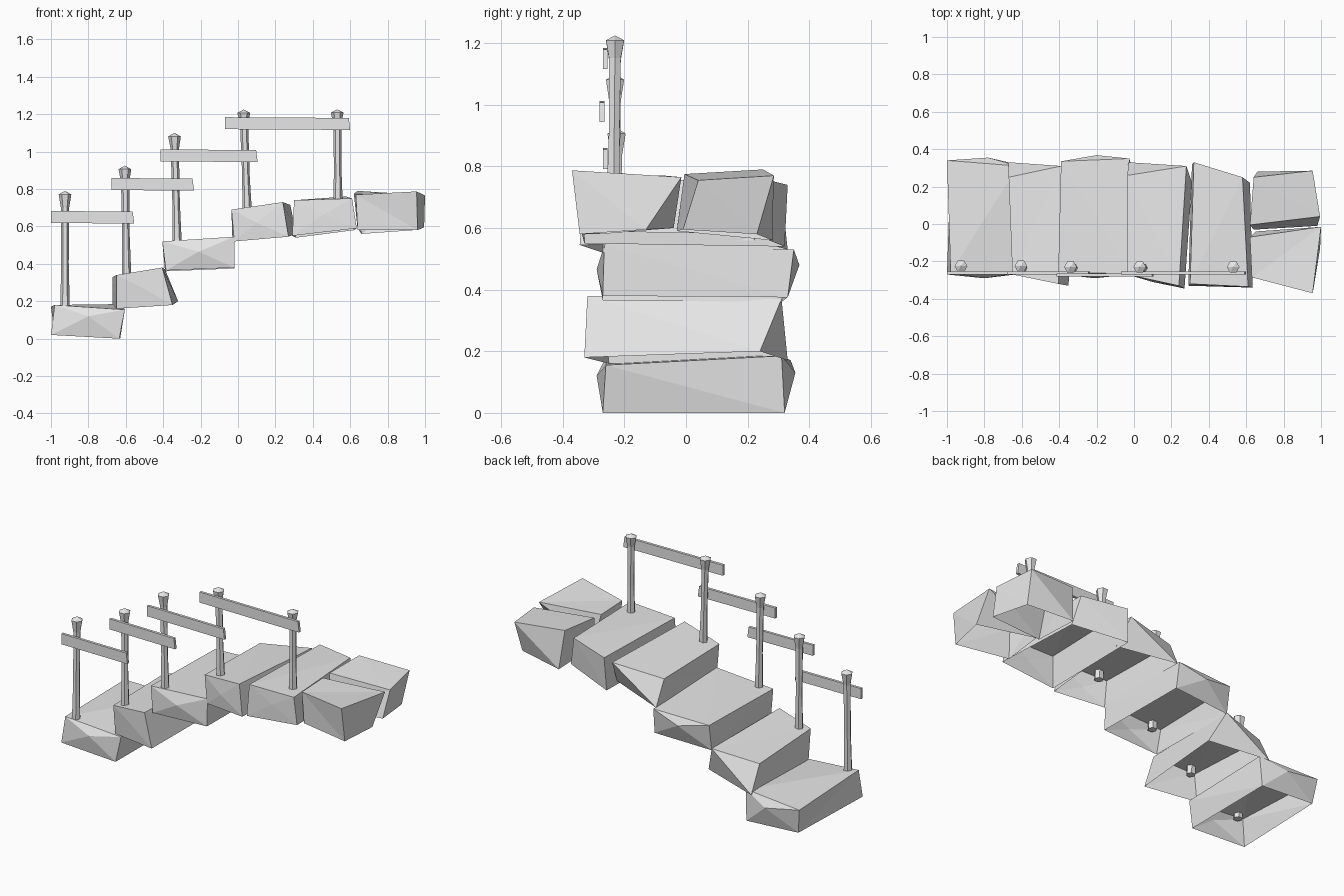
import bpy, bmesh, math
from mathutils import Vector

cube = bpy.data.objects.get("Cube")
if cube:
    bpy.data.objects.remove(cube, do_unlink=True)

# One plain grey for stone and timber
grey = bpy.data.materials.new("plain_grey")
grey.use_nodes = True
tone = (0.8, 0.8, 0.8, 1)
grey.diffuse_color = tone
grey.node_tree.nodes["Principled BSDF"].inputs["Base Color"].default_value = tone


def add_object(name, bm):
    """Turn a bmesh into a flat shaded object."""
    mesh = bpy.data.meshes.new(name)
    bm.to_mesh(mesh)
    bm.free()
    mesh.materials.append(grey)
    obj = bpy.data.objects.new(name, mesh)
    bpy.context.collection.objects.link(obj)
    return obj


def stone(name, bottom, top, front_peak=None, back_peak=None):
    """Rough block, open underneath. Corners run front right, front left,
    back left, back right; a peak folds the end face around a point."""
    bm = bmesh.new()
    low = [bm.verts.new(p) for p in bottom]
    high = [bm.verts.new(p) for p in top]
    bm.faces.new(high)
    peaks = {0: front_peak, 2: back_peak}
    for i in range(4):
        j = (i + 1) % 4
        side = bm.faces.new((low[i], low[j], high[j], high[i]))
        if peaks.get(i):
            poked = bmesh.ops.poke(bm, faces=[side])
            poked["verts"][0].co = Vector(peaks[i])
    bmesh.ops.triangulate(bm, faces=[f for f in bm.faces if len(f.verts) > 3])
    return add_object(name, bm)


def post(name, foot, head):
    """Six sided post with a narrow shaft, flared head and pointed cap."""
    foot, head = Vector(foot), Vector(head)
    bm = bmesh.new()
    profile = [(0, .026), (.4, .02), (.86, .022), (.97, .034)]
    rings = []
    for t, radius in profile:
        centre = foot.lerp(head, t)
        rings.append([bm.verts.new(centre + Vector((
            radius * math.cos(k * math.tau / 6),
            radius * math.sin(k * math.tau / 6), 0))) for k in range(6)])
    for a, b in zip(rings, rings[1:]):
        for k in range(6):
            n = (k + 1) % 6
            bm.faces.new((a[k], a[n], b[n], b[k]))
    tip = bm.verts.new(head)
    for k in range(6):
        bm.faces.new((rings[-1][k], rings[-1][(k + 1) % 6], tip))
    bm.faces.new(list(reversed(rings[0])))
    return add_object(name, bm)


def rail(name, x0, x1, z_start, z_end, y=-.262):
    """Thin plank with slightly skewed ends."""
    bm = bmesh.new()
    bmesh.ops.create_cube(bm, size=1)
    for v in bm.verts:
        right_end = v.co.x < 0
        x = x0 if right_end else x1 - (.008 if v.co.z > 0 else 0)
        z = z_start if right_end else z_end
        v.co = (x, y + v.co.y * .016, z + v.co.z * .064)
    return add_object(name, bm)


# Stair stones, rising towards the left
stone("step_1",
      [(-1, -.27, .02), (-.635, -.27, 0), (-.63, .32, 0), (-.98, .32, .02)],
      [(-.98, -.26, .18), (-.605, -.26, .155), (-.62, .31, .185), (-1, .34, .17)],
      (-.8, -.29, .12), (-.78, .355, .13))
stone("step_2",
      [(-.65, -.25, .16), (-.35, -.33, .18), (-.32, .24, .2), (-.67, .33, .17)],
      [(-.65, -.27, .34), (-.405, -.32, .38), (-.39, .31, .37), (-.67, .25, .33)],
      (-.5, -.3, .265))
stone("step_3",
      [(-.385, -.27, .365), (-.02, -.27, .38), (-.02, .33, .375), (-.39, .31, .36)],
      [(-.405, -.26, .52), (-.02, -.265, .545), (-.025, .35, .53), (-.39, .335, .52)],
      (-.21, -.29, .465), (-.2, .368, .48))
stone("step_4",
      [(-.02, -.27, .52), (.27, -.345, .545), (.31, .22, .56), (-.03, .33, .53)],
      [(-.035, -.27, .69), (.24, -.33, .73), (.28, .31, .715), (-.035, .26, .68)],
      (.1, -.31, .62))
stone("step_5",
      [(.29, -.33, .55), (.635, -.34, .59), (.62, .22, .58), (.31, .32, .54)],
      [(.3, -.32, .74), (.61, -.335, .75), (.58, .25, .76), (.32, .33, .74)],
      (.46, -.335, .665))
stone("back_landing_stone",
      [(.64, -.03, .59), (.98, -.01, .595), (.94, .23, .58), (.66, .28, .56)],
      [(.62, -.005, .775), (.995, .04, .755), (.955, .285, .77), (.64, .25, .79)])
stone("front_landing_stone",
      [(.64, -.28, .58), (.96, -.345, .58), (.995, -.13, .595), (.65, -.04, .6)],
      [(.63, -.285, .77), (.955, -.37, .787), (1, -.015, .765), (.62, -.07, .77)])

# Posts along the front edge
posts = [((-.925, -.235, .15), (-.925, -.225, .79)),
         ((-.595, -.235, .3), (-.605, -.225, .925)),
         ((-.325, -.235, .48), (-.34, -.23, 1.1)),
         ((.05, -.235, .65), (.03, -.23, 1.225)),
         ((.535, -.235, .7), (.53, -.23, 1.225))]
for i, (foot, head) in enumerate(posts, 1):
    post(f"post_{i}", foot, head)

# Rails in front of the posts
rails = [(-1, -.555, .65, .648), (-.675, -.235, .827, .823),
         (-.415, .105, .98, .976), (-.07, .6, 1.152, 1.148)]
for i, ends in enumerate(rails, 1):
    rail(f"rail_{i}", *ends, y=-.272 if i == 3 else -.262)
